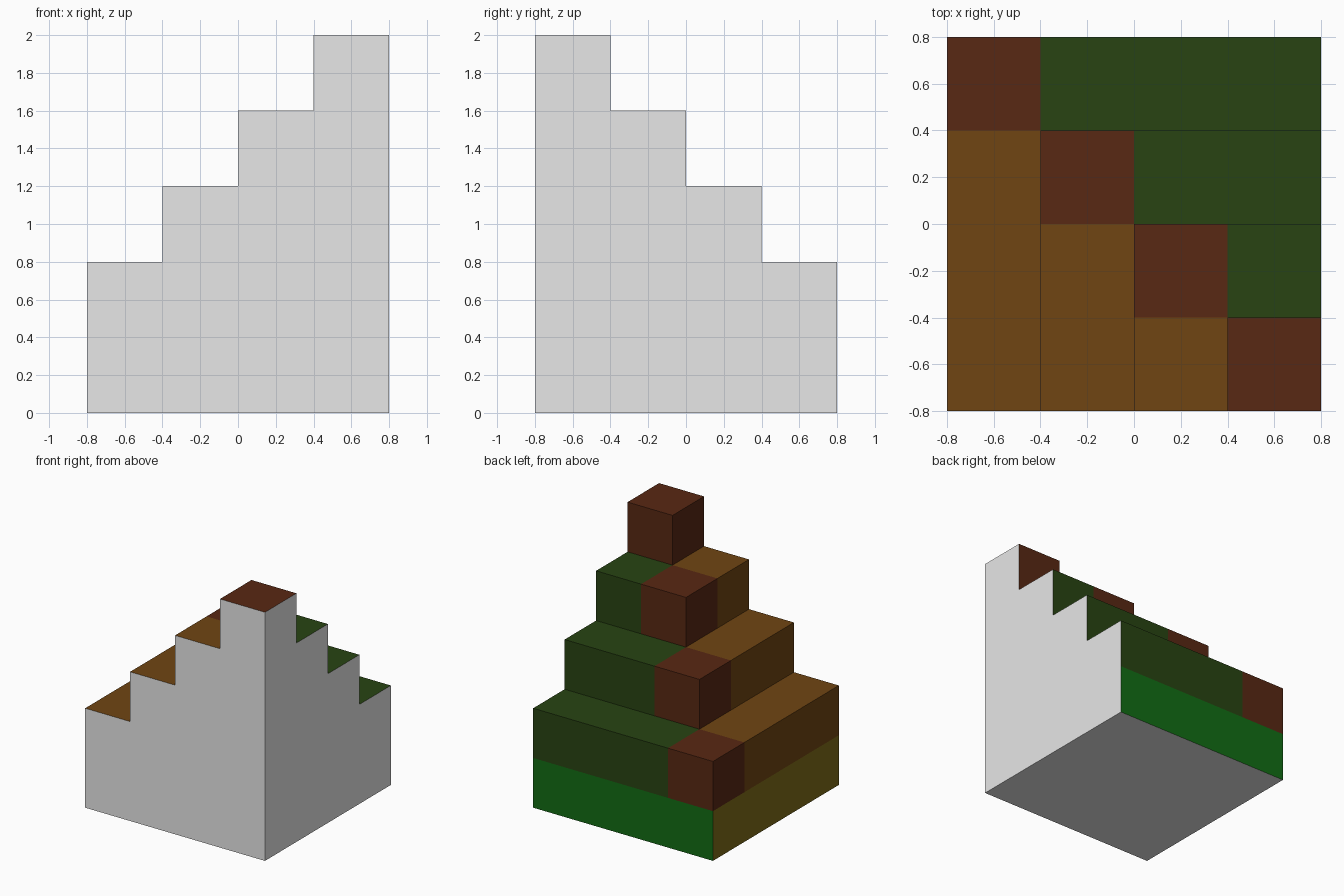
import bpy, bmesh
from mathutils import Matrix, Vector

if "Cube" in bpy.data.objects:
    bpy.data.objects.remove(bpy.data.objects["Cube"])

S = 0.4      # step size
H = 0.8      # half width of the base


def material(name, rgb):
    m = bpy.data.materials.new(name)
    m.diffuse_color = (*rgb, 1.0)
    m.use_nodes = True
    m.node_tree.nodes["Principled BSDF"].inputs["Base Color"].default_value = m.diffuse_color
    return m


MATS = [
    material("grey", (0.8, 0.8, 0.8)),
    material("brick_red", (0.098, 0.0212, 0.0065)),
    material("dark_green", (0.0212, 0.0568, 0.0061)),
    material("orange_brown", (0.1625, 0.0588, 0.0061)),
    material("bright_green", (0.006, 0.152, 0.007)),
    material("olive", (0.21, 0.15, 0.009)),
]
GREY, RED, GREEN, ORANGE, BRIGHT, OLIVE = range(6)


def box(x0, y1, z0):
    """One layer, S high, reaching from its back left corner to the front right."""
    bm = bmesh.new()
    bmesh.ops.create_cube(bm, size=1)
    size = Vector((H - x0, y1 + H, S))
    mid = Vector(((x0 + H) / 2, (y1 - H) / 2, z0 + S / 2))
    bmesh.ops.transform(bm, verts=bm.verts,
                        matrix=Matrix.Translation(mid) @ Matrix.Diagonal(size).to_4x4())
    bm.normal_update()
    return bm


def finish(bm, name):
    me = bpy.data.meshes.new(name)
    bm.to_mesh(me)
    bm.free()
    for m in MATS:
        me.materials.append(m)
    ob = bpy.data.objects.new(name, me)
    bpy.context.collection.objects.link(ob)


def is_cut_side(n):
    return n.x > 0.5 or n.y < -0.5 or n.z < -0.5


# Base layer, open on top where the first step sits
base = box(-H, H, 0)
bmesh.ops.delete(base, geom=[f for f in base.faces if f.normal.z > 0.5], context='FACES')
for f in base.faces:
    f.material_index = GREY if is_cut_side(f.normal) else BRIGHT if f.normal.y > 0.5 else OLIVE
finish(base, "base_layer")

# Four steps: red corner block, green back run, orange left run
for k in range(4):
    x0, y1 = -H + S * k, H - S * k
    xc, yc = x0 + S, y1 - S
    bm = box(x0, y1, S * (k + 1))
    if k < 3:
        for co, no in (((xc, 0, 0), (1, 0, 0)), ((0, yc, 0), (0, 1, 0))):
            bmesh.ops.bisect_plane(bm, geom=bm.verts[:] + bm.edges[:] + bm.faces[:],
                                   plane_co=co, plane_no=no)
    bm.normal_update()
    hidden = []
    for f in bm.faces:
        c, n = f.calc_center_median(), f.normal
        left, back = c.x < xc - 0.01, c.y > yc + 0.01
        if n.z < -0.5 or (n.z > 0.5 and not left and not back):
            hidden.append(f)          # covered by the neighbouring layer
        elif is_cut_side(n):
            f.material_index = GREY
        else:
            f.material_index = RED if left and back else GREEN if back else ORANGE
    bmesh.ops.delete(bm, geom=hidden, context='FACES')
    finish(bm, f"step_{k + 1}")
